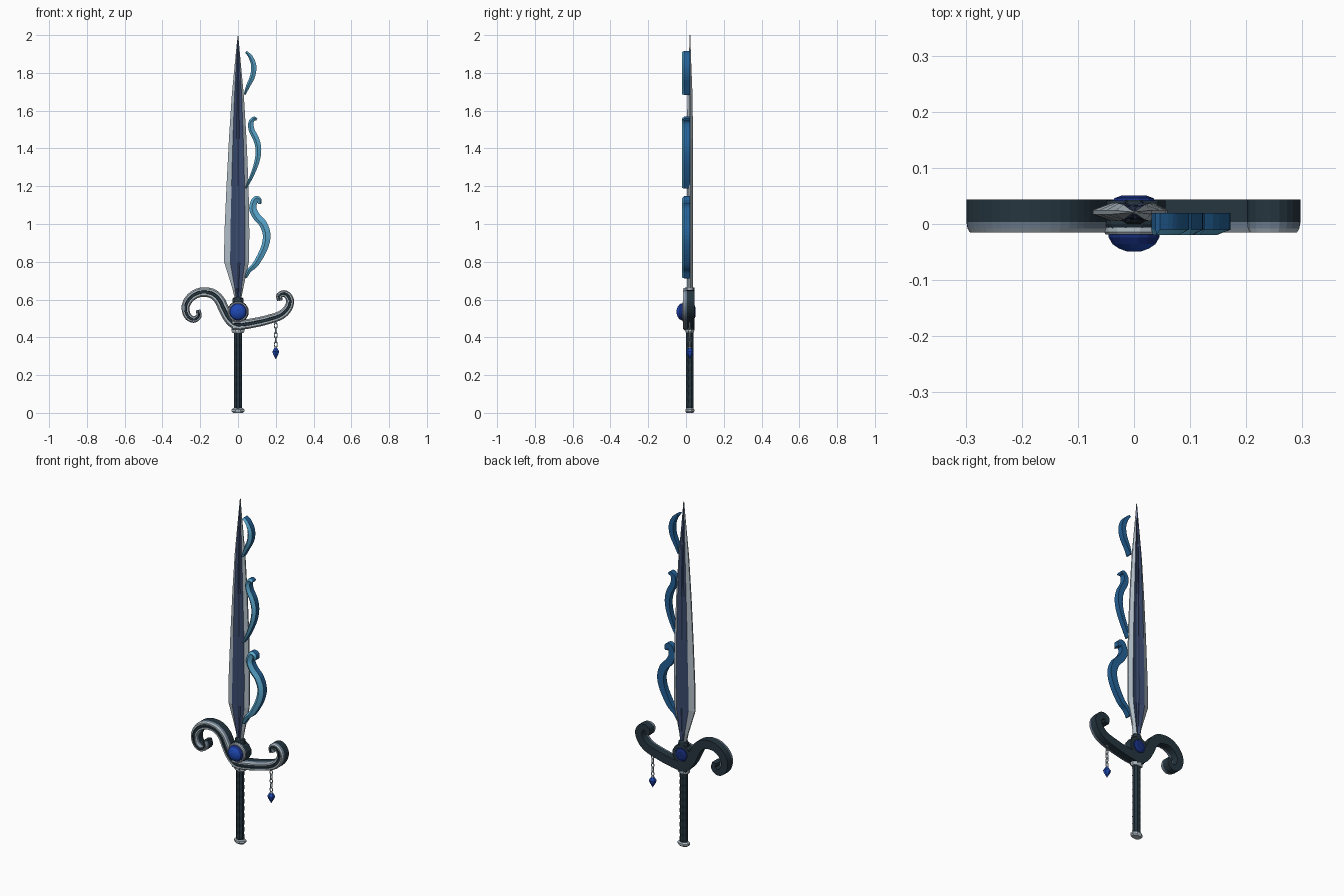
import bpy, bmesh, math
from mathutils import Vector, Matrix

if "Cube" in bpy.data.objects:
    bpy.data.objects.remove(bpy.data.objects["Cube"])


def mat(name, r, g, b):
    m = bpy.data.materials.new(name)
    m.diffuse_color = tuple((c / 255 / 12.92) if c < 10 else ((c / 255 + 0.055) / 1.055) ** 2.4
                            for c in (r, g, b)) + (1,)
    m.use_nodes = True
    m.node_tree.nodes["Principled BSDF"].inputs["Base Color"].default_value = m.diffuse_color
    return m


DARK = mat("dark teal", 37, 53, 63)
SILVER = mat("silver", 176, 189, 198)
STEEL = mat("steel grey", 112, 128, 146)
NAVY = mat("navy steel", 58, 74, 110)
GEM = mat("gem blue", 30, 72, 180)
DEEP = mat("deep blue", 22, 44, 122)
SKY = mat("sky blue", 92, 172, 212)
SEA = mat("sea blue", 36, 98, 152)


def finish(name, bm, mats):
    bmesh.ops.recalc_face_normals(bm, faces=bm.faces[:])
    me = bpy.data.meshes.new(name)
    bm.to_mesh(me)
    bm.free()
    for m in mats:
        me.materials.append(m)
    ob = bpy.data.objects.new(name, me)
    bpy.context.collection.objects.link(ob)
    return ob


def loft(name, rings, mats, index):
    """Skin closed rings; index[j] is the material of ring side j."""
    bm = bmesh.new()
    vs = [[bm.verts.new(p) for p in ring] for ring in rings]
    n = len(rings[0])
    for a, b in zip(vs, vs[1:]):
        for j in range(n):
            k = (j + 1) % n
            bm.faces.new((a[j], a[k], b[k], b[j])).material_index = index[j]
    bm.faces.new(vs[0])
    bm.faces.new(vs[-1])
    return finish(name, bm, mats)


def lathe(name, profile, n, m, loc=(0, 0, 0), sy=1.0, along_y=False):
    """Turn (radius, height) pairs around z, or around y."""
    rings = []
    for r, h in profile:
        ring = []
        for i in range(n):
            a = 2 * math.pi * (i + 0.5) / n
            c, s = r * math.cos(a), r * math.sin(a) * sy
            ring.append(Vector((c, h, s) if along_y else (c, s, h)) + Vector(loc))
        rings.append(ring)
    return loft(name, rings, [m], [0] * n)


def smooth_path(pts, steps):
    p = [Vector(q) for q in pts]
    p = [2 * p[0] - p[1]] + p + [2 * p[-1] - p[-2]]
    out = []
    for i in range(1, len(p) - 2):
        a, b, c, d = p[i - 1:i + 3]
        for s in range(steps):
            t = s / steps
            out.append(0.5 * (2 * b + (c - a) * t + (2 * a - 5 * b + 4 * c - d) * t * t
                              + (3 * b - a - 3 * c + d) * t ** 3))
    return out + [p[-2]]


def sweep(name, pts, width, section, mats, index, steps=4):
    """Sweep a section of (side factor, y) along an x-z path of varying half width."""
    path = smooth_path(pts, steps)
    rings = []
    for i, p in enumerate(path):
        d = (path[min(i + 1, len(path) - 1)] - path[max(i - 1, 0)]).normalized()
        w = width(i / (len(path) - 1))
        rings.append([(p.x - d.y * w * u, y, p.y + d.x * w * u) for u, y in section])
    return loft(name, rings, mats, index)


# Blade: silver bevelled edges around a dark fuller with a fine centre ridge
stations = [(0.58, -0.012, 0.012), (0.66, -0.030, 0.028), (0.80, -0.074, 0.058),
            (0.95, -0.072, 0.060), (1.20, -0.061, 0.056), (1.45, -0.048, 0.045),
            (1.68, -0.033, 0.031), (1.86, -0.016, 0.014), (1.95, -0.007, 0.006),
            (2.0, -0.0008, 0.0008)]
rings = []
for z, l, r in stations:
    t = min(1, max(0.2, (2.02 - z) / 0.4))
    front = [(l, 0.004), (l * 0.56, 0.016), (l * 0.17, 0.011), (0, 0.014),
             (r * 0.17, 0.011), (r * 0.62, 0.016), (r, 0.004)]
    ring = [(x, 0.021 - y * t, z) for x, y in front]
    ring += [(x, 0.021 + y * t, z) for x, y in reversed(front)]
    rings.append(ring)
side = [0, 1, 1, 1, 1, 0]
loft("blade", rings, [SILVER, NAVY], side + [0] + side + [0])

# Crossguard arms: dark body, silver rims and a dark front groove
section = [(-1, 0.044), (-1, 0.004), (-0.9, -0.008), (-0.7, -0.015), (-0.32, -0.015), (-0.25, -0.008),
           (0.25, -0.008), (0.32, -0.015), (0.7, -0.015), (0.9, -0.008), (1, 0.004), (1, 0.044)]
index = [0, 2, 1, 1, 0, 0, 0, 1, 1, 2, 0, 0]
left = [(0.02, 0.463), (-0.02, 0.475), (-0.05, 0.505), (-0.075, 0.55), (-0.10, 0.60), (-0.14, 0.633),
        (-0.20, 0.638), (-0.25, 0.612), (-0.277, 0.565), (-0.268, 0.515), (-0.235, 0.494),
        (-0.207, 0.513), (-0.212, 0.545)]
right = [(-0.03, 0.466), (0.03, 0.468), (0.08, 0.476), (0.14, 0.489), (0.22, 0.514), (0.262, 0.55),
         (0.276, 0.595), (0.252, 0.630), (0.219, 0.622), (0.222, 0.594)]
sweep("guard_arm_left", left, lambda t: 0.029 - 0.017 * t ** 2, section, [DARK, SILVER, STEEL], index)
sweep("guard_arm_right", right, lambda t: 0.026 - 0.012 * t ** 2, section, [DARK, SILVER, STEEL], index)

# Gem mount, silver bezel and domed gems on both faces
C = (0, 0, 0.535)
lathe("gem_mount", [(0.058, 0.042), (0.058, 0.0), (0.052, -0.012)], 12, DARK, C, along_y=True)
lathe("gem_bezel", [(0.055, -0.006), (0.055, -0.014), (0.051, -0.019), (0.044, -0.019)], 16, SILVER, C, along_y=True)
gem = lathe("front_gem", [(0.046, -0.016), (0.046, -0.024), (0.039, -0.036), (0.027, -0.044), (0.012, -0.049)],
            16, GEM, C, along_y=True)
lathe("back_gem", [(0.040, 0.040), (0.036, 0.046), (0.022, 0.051)], 12, DEEP, C, along_y=True)
gem.data.materials.append(DEEP)
for f in gem.data.polygons:
    f.material_index = 1 if f.center.y > -0.031 else 0
# Blade socket and lower silver block
lathe("blade_socket", [(0.034, 0.575), (0.030, 0.605), (0.018, 0.615)], 8, DARK, (0, 0.021, 0), 0.7)
lathe("collar", [(0.030, 0.422), (0.036, 0.430), (0.036, 0.450), (0.030, 0.458)], 8, SILVER, (0, 0.02, 0), 0.7)

# Wrapped grip and pommel
grip = [(0.0235 if i % 2 else 0.0215, 0.018 + 0.41 * i / 20) for i in range(21)]
lathe("grip", grip, 8, DARK, (0, 0.02, 0), 0.95)
lathe("pommel", [(0.028, 0.0), (0.036, 0.008), (0.036, 0.018), (0.028, 0.025)], 8, SILVER, (0, 0.02, 0), 0.72)

# Flowing ribbons beside the blade: bright front facet, darker sides
ribbon = [(-1, 0.02), (-1, -0.010), (0.25, -0.020), (1, -0.010), (1, 0.02)]
flows = {
    "ribbon_low": [(0.040, 0.715), (0.060, 0.755), (0.095, 0.79), (0.138, 0.87), (0.152, 0.94), (0.133, 1.0),
                   (0.098, 1.04), (0.078, 1.085), (0.092, 1.130), (0.112, 1.128), (0.114, 1.105)],
    "ribbon_mid": [(0.042, 1.19), (0.073, 1.255), (0.100, 1.33), (0.108, 1.395), (0.096, 1.45),
                   (0.073, 1.495), (0.068, 1.535), (0.084, 1.558), (0.099, 1.552)],
    "ribbon_top": [(0.035, 1.685), (0.053, 1.73), (0.078, 1.785), (0.083, 1.84), (0.066, 1.885), (0.042, 1.912)]}
for (name, pts), w in zip(flows.items(), (0.021, 0.016, 0.014)):
    sweep(name, pts, lambda t: w * (0.22 + 0.78 * math.sin(math.pi * min(1, t * 0.93 + 0.02)) ** 0.8),
          ribbon, [SEA, SKY], [0, 1, 1, 0, 0])

# Hanging chain of alternating links
for i in range(5):
    bpy.ops.mesh.primitive_torus_add(major_segments=10, minor_segments=5, major_radius=0.010, minor_radius=0.0032,
                                     location=(0.2, 0.02, 0.462 - 0.025 * i),
                                     rotation=(math.pi / 2, 0, math.pi / 2 * (i % 2)))
    link = bpy.context.object
    link.name = "chain_link_%d" % (i + 1)
    link.scale = (0.8, 1.45, 1)
    link.data.materials.append(SILVER)
# Pendant crystal
lathe("pendant_cap", [(0.005, 0.352), (0.009, 0.344), (0.009, 0.338)], 6, SILVER, (0.2, 0.02, 0))
lathe("pendant", [(0.008, 0.345), (0.021, 0.325), (0.017, 0.312), (0.001, 0.284)], 6, GEM, (0.2, 0.02, 0))
